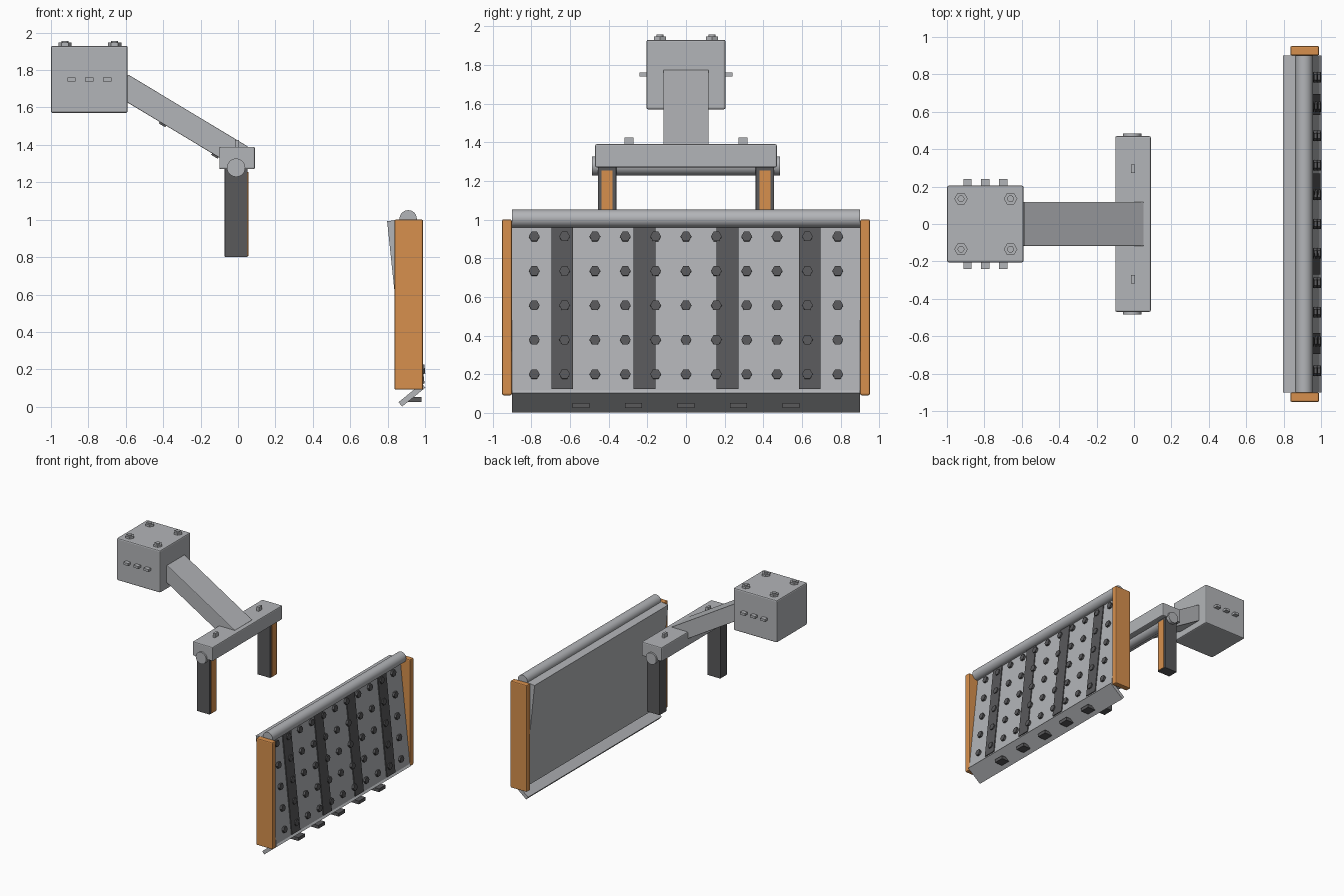
import bpy
from math import radians, pi
from mathutils import Matrix, Vector

if "Cube" in bpy.data.objects:
    bpy.data.objects.remove(bpy.data.objects["Cube"])


def material(name, rgb):
    m = bpy.data.materials.new(name)
    m.use_nodes = True
    m.diffuse_color = (*rgb, 1)
    m.node_tree.nodes["Principled BSDF"].inputs["Base Color"].default_value = (*rgb, 1)
    return m


GREY = material("steel grey", (0.45, 0.46, 0.48))
DARK = material("dark grey", (0.1, 0.1, 0.105))
ORANGE = material("orange paint", (0.68, 0.28, 0.075))


def finish(name, mat, bevel=0):
    ob = bpy.context.object
    ob.name = name
    ob.data.materials.append(mat)
    bpy.ops.object.transform_apply(location=False, rotation=False, scale=True)
    if bevel:
        mod = ob.modifiers.new("Bevel", "BEVEL")
        mod.width = bevel
        mod.segments = 2
    return ob


def box(name, loc, size, mat, tilt=0, bevel=0):
    """Box with a tilt in degrees about the y axis."""
    bpy.ops.mesh.primitive_cube_add(size=1, location=loc, rotation=(0, radians(tilt), 0))
    bpy.context.object.scale = size
    return finish(name, mat, bevel)


def rod(name, loc, radius, depth, mat, rot=(0, 0, 0), sides=32):
    bpy.ops.mesh.primitive_cylinder_add(vertices=sides, radius=radius, depth=depth,
                                        location=loc, rotation=rot)
    ob = finish(name, mat)
    if sides > 8:
        bpy.ops.object.shade_smooth_by_angle()
    return ob


# Counterweight block with top bolts and side tabs
box("counterweight", (-0.795, 0, 1.75), (0.41, 0.41, 0.36), GREY, bevel=0.01)
for x in (-0.925, -0.66):
    for y in (-0.135, 0.135):
        rod("block_bolt", (x, y, 1.935), 0.036, 0.024, GREY, (0, 0, pi / 6), 6)
        rod("block_bolt_cap", (x, y, 1.945), 0.018, 0.022, GREY, sides=16)
for x in (-0.89, -0.795, -0.7):
    for side in (-1, 1):
        box("side_tab", (x, side * 0.22, 1.75), (0.045, 0.04, 0.02), GREY)

# Sloping arm and the small lugs beneath it
start, end = Vector((-0.62, 0, 1.72)), Vector((0.02, 0, 1.335))
slope = 31
box("arm", (start + end) / 2, ((end - start).length, 0.235, 0.13), GREY, slope, 0.004)
for x, z in ((-0.4, 1.515), (-0.12, 1.347)):
    box("arm_lug", (x, 0, z), (0.04, 0.045, 0.025), DARK, slope)

# Crossbar, pivot pin and top tabs
box("crossbar", (-0.005, 0, 1.33), (0.19, 0.94, 0.12), GREY, bevel=0.008)
rod("pivot_pin", (-0.01, 0, 1.278), 0.049, 0.97, GREY, (pi / 2, 0, 0))
for side in (-1, 1):
    box("crossbar_tab", (-0.005, side * 0.295, 1.405), (0.02, 0.045, 0.04), GREY)
    # Hanging legs with a painted strip
    y = side * 0.408
    box("leg", (-0.01, y, 1.04), (0.122, 0.095, 0.48), DARK, bevel=0.004)
    box("leg_strip", (0.052, y, 1.03), (0.009, 0.058, 0.45), ORANGE)

# Leaning plate; ribs and bolts sit in its tilted frame
lean = -6
centre = Vector((0.894, 0, 0.55))
turn = Matrix.Rotation(radians(lean), 3, "Y")


def on_plate(x, y, z):
    return centre + turn @ Vector((x, y, z))


box("blade_plate", centre, (0.1, 1.8, 0.9), GREY, lean)
for y in (-0.64, -0.215, 0.215, 0.64):
    box("rib", on_plate(0.05, y, -0.005), (0.016, 0.112, 0.86), DARK, lean)
for row in range(-2, 3):
    for col in range(-5, 6):
        rod("plate_bolt", on_plate(0.053, col * 0.157, row * 0.179), 0.028, 0.03,
            DARK, (0, pi / 2 + radians(lean), 0), 6)

# Top pipe and end plates
rod("top_pipe", (0.91, 0, 1.005), 0.046, 1.8, GREY, (pi / 2, 0, 0))
for side in (-1, 1):
    box("end_plate", (0.913, side * 0.926, 0.546), (0.154, 0.05, 0.91), ORANGE, bevel=0.008)

# Cutting edge and the teeth under it
box("cutting_edge", (0.93, 0, 0.063), (0.16, 1.8, 0.03), GREY, -39)
for i in range(-2, 3):
    box("tooth", (0.941, i * 0.272, 0.038), (0.078, 0.088, 0.028), DARK)
